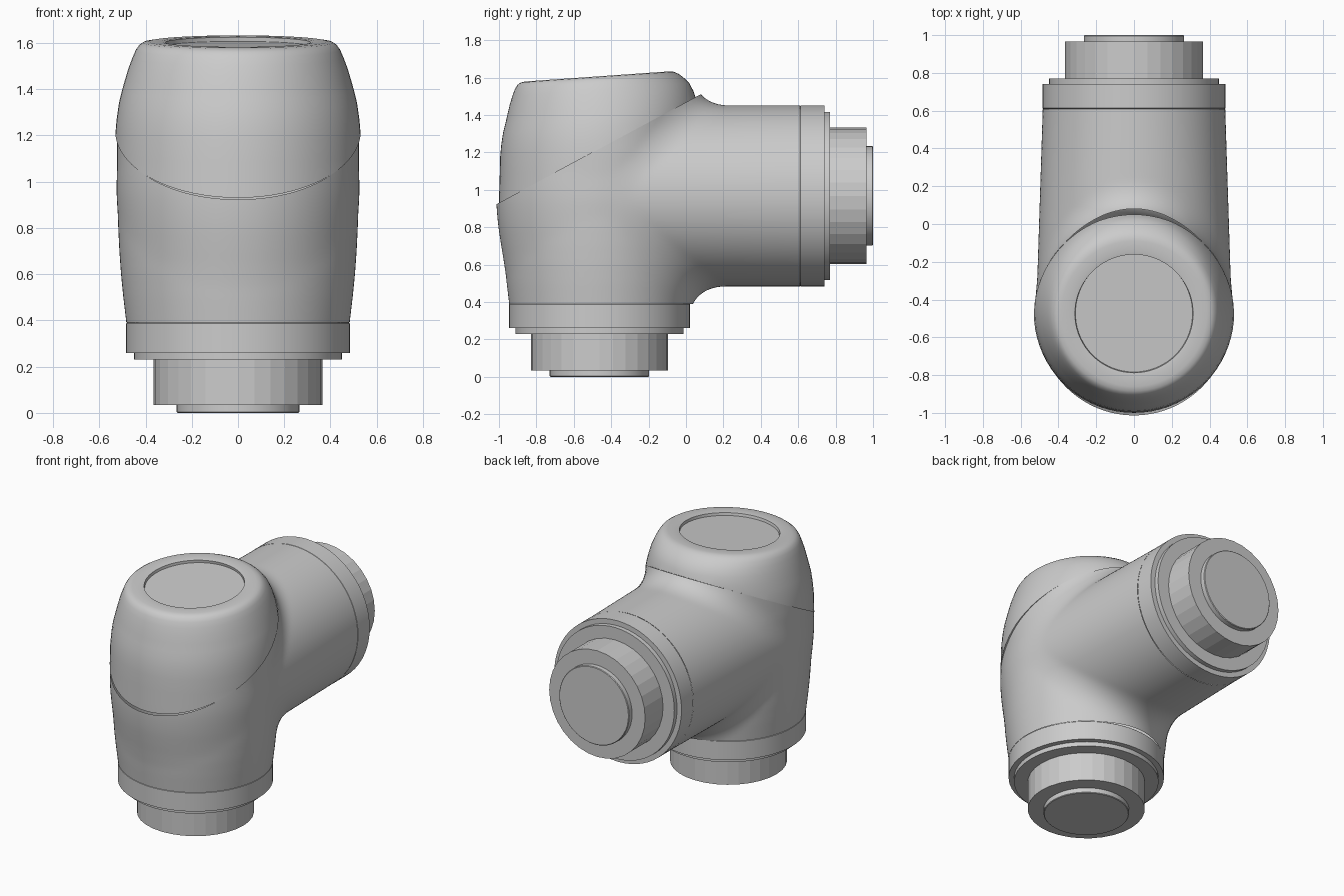
import bpy, bmesh, math
from mathutils import Vector

if "Cube" in bpy.data.objects:
    bpy.data.objects.remove(bpy.data.objects["Cube"])

CY, CZ = -0.4625, 0.967          # vertical axis (y) and branch axis (z)
SLOPE = 0.538                    # slanted seam between body and cap
SEAM_P = Vector((0, -1.0, 0.93))
SEAM_N = Vector((0, -SLOPE, 1)).normalized()

grey = bpy.data.materials.new("light_grey")
grey.diffuse_color = (0.6, 0.6, 0.6, 1)
grey.use_nodes = True
grey.node_tree.nodes["Principled BSDF"].inputs["Base Color"].default_value = grey.diffuse_color


def finish(name, bm, angle=35):
    bmesh.ops.recalc_face_normals(bm, faces=bm.faces)
    me = bpy.data.meshes.new(name)
    bm.to_mesh(me)
    bm.free()
    me.materials.append(grey)
    me.shade_smooth()
    me.set_sharp_from_angle(angle=math.radians(angle))
    ob = bpy.data.objects.new(name, me)
    bpy.context.collection.objects.link(ob)
    return ob


def lathe(profile, segs, place):
    """Spin (radius, height) points; place maps local x, y, h to the model."""
    bm = bmesh.new()
    rings = []
    for r, h in profile:
        n = 1 if r == 0 else segs
        rings.append([bm.verts.new(place(r * math.cos(a), r * math.sin(a), h))
                      for a in (2 * math.pi * i / segs for i in range(n))])
    for a, b in zip(rings, rings[1:]):
        for i in range(segs):
            j = (i + 1) % segs
            vs = [a[i % len(a)], a[j % len(a)], b[j % len(b)], b[i % len(b)]]
            bm.faces.new(list(dict.fromkeys(vs)))
    return bm


def lerp(table, t):
    if t <= table[0][0]:
        return table[0][1]
    for (a, u), (b, v) in zip(table, table[1:]):
        if t <= b:
            return u + (v - u) * (t - a) / (b - a)
    return table[-1][1]


# flanges: collar ring, lip, hub and end disc on both ends of the elbow
ends = {
    "base": lambda x, y, h: (x, CY + y, h),
    "branch": lambda x, y, h: (x, 1 - h, CZ + y),
}
for end, place in ends.items():
    finish(end + "_collar", lathe([(0, .23), (.45, .23), (.45, .26), (.484, .26),
           (.484, .387), (.478, .392), (0, .392)], 64, place))
    finish(end + "_hub", lathe([(0, .035), (.365, .035), (.365, .24), (0, .24)], 32, place), 5)
    finish(end + "_end_disc", lathe([(0, 0), (.262, 0), (.266, .004), (.266, .04), (0, .04)], 48, place))

# elbow body: two tubes blended with a soft fillet
BODY_R = [(.30, .472), (.39, .483), (.5, .496), (.6, .506), (.7, .513), (.8, .518),
          (.95, .522), (1.2, .523), (1.4, .516), (1.6, .50)]


def field(p):
    x, y, z = p
    f1 = math.hypot(x, y - CY) - lerp(BODY_R, z)
    s = 1 + 0.07 * min(1, max(0, (.61 - y) / 1.05))
    f2 = math.sqrt((x / s) ** 2 + min(0, y - CY) ** 2 + (z - CZ) ** 2) - .483
    k = .02 + .17 * max(0, 1 - (x / .52) ** 2)
    h = max(k - abs(f1 - f2), 0) / k
    return min(f1, f2) - h * h * k / 4


def project(p):
    for _ in range(3):
        f, e = field(p), 1e-3
        g = Vector([(field(p + d) - field(p - d)) / (2 * e)
                    for d in (Vector((e, 0, 0)), Vector((0, e, 0)), Vector((0, 0, e)))])
        if g.length < .2:
            break
        p = p - g * (f / g.length_squared)
    return p


src = lathe([(0, .25), (.51, .25), (.51, 1.75), (0, 1.75)], 64, ends["base"])
tmp = bpy.data.meshes.new("tmp")
arm = lathe([(0, .2), (.49, .2), (.49, 1.4), (0, 1.4)], 64, ends["branch"])
arm.to_mesh(tmp)
arm.free()
src.from_mesh(tmp)
blank = finish("blank", src)
rm = blank.modifiers.new("remesh", 'REMESH')
rm.mode, rm.voxel_size = 'VOXEL', .026
bm = bmesh.new()
bm.from_object(blank, bpy.context.evaluated_depsgraph_get())
bpy.data.objects.remove(blank)
bmesh.ops.delete(bm, context='VERTS', geom=[
    v for v in bm.verts if v.co.z < .32 or v.co.y > .7 or (v.co - SEAM_P).dot(SEAM_N) > .1])
for step in range(4):
    for v in bm.verts:
        v.co = project(v.co)
    if step < 3:
        inner = [v for v in bm.verts if not v.is_boundary]
        bmesh.ops.smooth_vert(bm, verts=inner, factor=.5,
                              use_axis_x=True, use_axis_y=True, use_axis_z=True)
for co, no in (((0, 0, .39), (0, 0, -1)), ((0, .61, 0), (0, 1, 0)), (SEAM_P, SEAM_N)):
    bmesh.ops.bisect_plane(bm, geom=bm.verts[:] + bm.edges[:] + bm.faces[:],
                           plane_co=co, plane_no=no, clear_outer=True)
finish("elbow_body", bm, 50)

# cap: tilted rounded dome with a recessed disc, cut along the slanted seam
BULGE = [(1.2, 0), (1.35, .03), (1.46, .075), (1.54, .07), (1.6, 0)]


def cap_place(x, y, h):
    r = math.hypot(x, y)
    s = max(0, y / r) if r else 0
    k = 1 + lerp(BULGE, h) * s * s
    y2 = y * k
    tilt = .07 * min(1, max(0, (h - .9) / .5))
    return (x * k, CY + y2 - .012 * max(0, h - 1.4) / .2, h + tilt * y2)


cap = lathe([(0, 1.585), (.31, 1.585), (.313, 1.603), (.33, 1.606), (.385, 1.606), (.41, 1.602),
             (.428, 1.59), (.442, 1.57), (.457, 1.535), (.474, 1.49), (.489, 1.44), (.503, 1.39),
             (.515, 1.34), (.525, 1.27), (.531, 1.2), (.533, 1.1), (.536, 1.0), (.5375, .92),
             (.5375, .8)], 72, cap_place)
res = bmesh.ops.bisect_plane(cap, geom=cap.verts[:] + cap.edges[:] + cap.faces[:],
                             plane_co=SEAM_P, plane_no=-SEAM_N, clear_outer=True)
bmesh.ops.holes_fill(cap, edges=[e for e in cap.edges if e.is_boundary], sides=0)
finish("top_cap", cap, 40)
